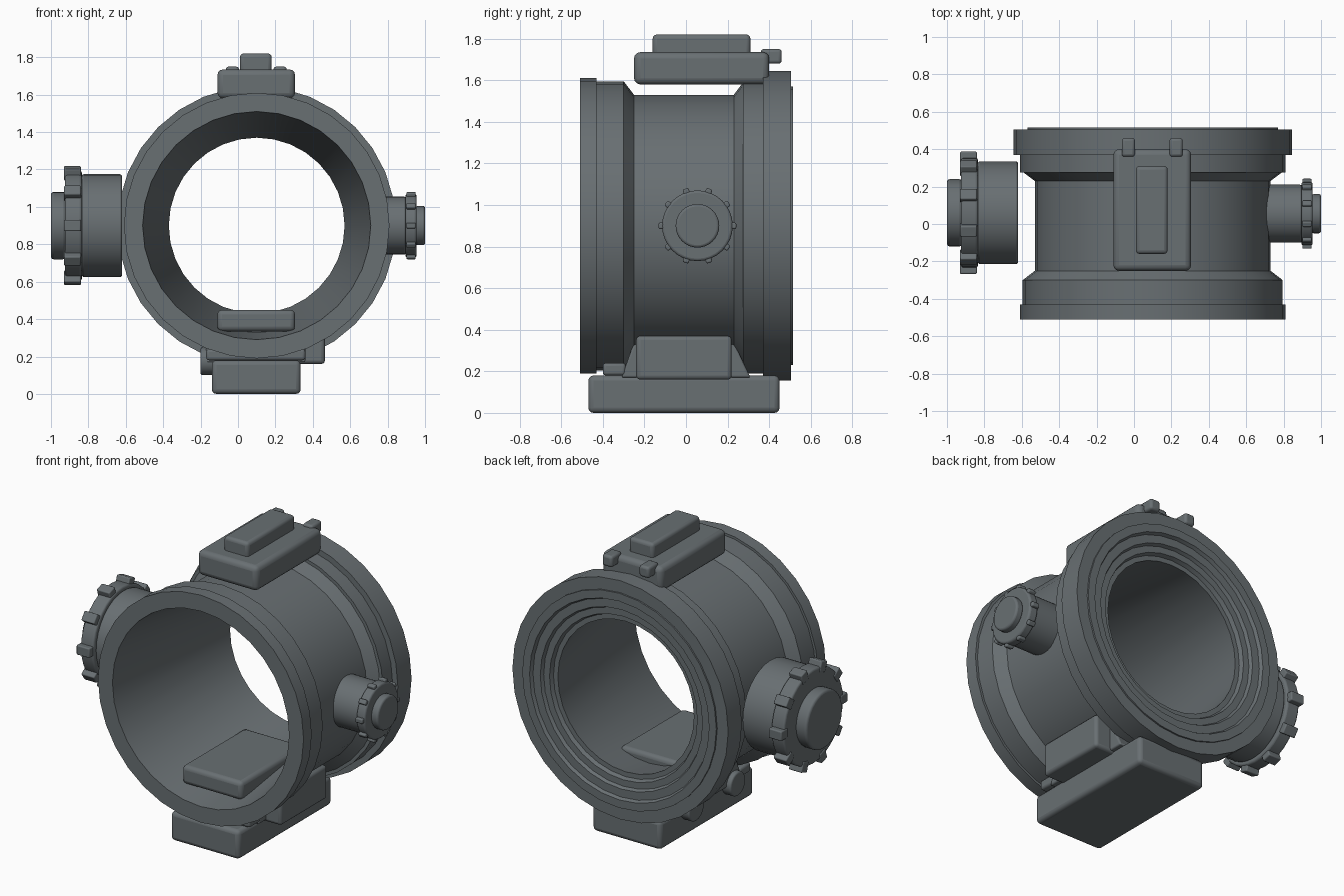
import bpy, bmesh, math
from mathutils import Matrix, Vector

if "Cube" in bpy.data.objects:
    bpy.data.objects.remove(bpy.data.objects["Cube"])

metal = bpy.data.materials.new("slate grey metal")
metal.use_nodes = True
colour = (0.14, 0.16, 0.17, 1)
metal.diffuse_color = colour
metal.node_tree.nodes["Principled BSDF"].inputs["Base Color"].default_value = colour

CX, CZ = 0.10, 0.90   # barrel axis


def finish(name, bm, bevel=0.0):
    bmesh.ops.recalc_face_normals(bm, faces=bm.faces)
    mesh = bpy.data.meshes.new(name)
    bm.to_mesh(mesh)
    bm.free()
    mesh.materials.append(metal)
    ob = bpy.data.objects.new(name, mesh)
    bpy.context.collection.objects.link(ob)
    if bevel:
        mod = ob.modifiers.new("soft edges", "BEVEL")
        mod.width, mod.segments, mod.limit_method = bevel, 3, "ANGLE"
    bpy.ops.object.select_all(action="DESELECT")
    ob.select_set(True)
    bpy.context.view_layer.objects.active = ob
    bpy.ops.object.shade_smooth_by_angle(angle=math.radians(30))
    return ob


def box(name, x, y, z, bevel=0.025):
    bm = bmesh.new()
    lo, hi = Vector((x[0], y[0], z[0])), Vector((x[1], y[1], z[1]))
    size = hi - lo
    bmesh.ops.create_cube(bm, size=1, matrix=Matrix.Translation((lo + hi) / 2)
                          @ Matrix.Diagonal((*size, 1)))
    return finish(name, bm, bevel)


def disc(name, x0, x1, y, z, r, bevel=0.012, sides=32):
    """Cylinder lying along x."""
    bm = bmesh.new()
    place = Matrix.Translation(((x0 + x1) / 2, y, z)) @ Matrix.Rotation(math.pi / 2, 4, "Y")
    bmesh.ops.create_cone(bm, cap_ends=True, segments=sides, radius1=r, radius2=r,
                          depth=abs(x1 - x0), matrix=place)
    return finish(name, bm, bevel)


def teeth(name, x0, x1, y, z, r_in, r_out, width, count=10):
    """Grip blocks spaced round a knob rim."""
    bm = bmesh.new()
    for i in range(count):
        m = (Matrix.Translation(((x0 + x1) / 2, y, z))
             @ Matrix.Rotation(math.tau * i / count, 4, "X")
             @ Matrix.Translation((0, (r_in + r_out) / 2, 0))
             @ Matrix.Diagonal((abs(x1 - x0), r_out - r_in, width, 1)))
        bmesh.ops.create_cube(bm, size=1, matrix=m)
    return finish(name, bm, 0.007)


def lathe(name, profile, sides=32):
    """Closed (radius, y) profile turned about the barrel axis."""
    bm = bmesh.new()
    rings = []
    for i in range(sides):
        a = math.tau * i / sides
        rings.append([bm.verts.new((CX + r * math.cos(a), y, CZ + r * math.sin(a)))
                      for r, y in profile])
    n = len(profile)
    for i in range(sides):
        a, b = rings[i], rings[(i + 1) % sides]
        for j in range(n):
            k = (j + 1) % n
            bm.faces.new((a[j], a[k], b[k], b[j]))
    return finish(name, bm)


# Hollow barrel with flanges, stepped rear face and tapering bore
lathe("barrel", [
    (0.61, -0.51), (0.71, -0.51), (0.71, -0.43), (0.695, -0.43), (0.695, -0.30),
    (0.63, -0.25), (0.63, 0.23), (0.69, 0.275), (0.71, 0.275), (0.71, 0.37),
    (0.745, 0.37), (0.745, 0.505), (0.67, 0.505), (0.67, 0.515), (0.62, 0.515),
    (0.61, 0.495), (0.56, 0.495), (0.55, 0.475), (0.51, 0.475), (0.50, 0.45),
    (0.47, 0.45)])

# Top rail
box("top_block", (-0.11, 0.305), (-0.25, 0.40), (1.58, 1.735), 0.03)
box("top_bar", (0.01, 0.18), (-0.16, 0.31), (1.71, 1.82), 0.02)
for side, x in (("right", -0.03), ("left", 0.225)):
    box("top_nub_" + side, (x - 0.035, x + 0.035), (0.36, 0.46), (1.68, 1.75), 0.015)

# Base and clamp
box("base_plate", (-0.14, 0.335), (-0.47, 0.45), (0.0, 0.18), 0.025)
box("clamp_block", (0.15, 0.465), (-0.24, 0.22), (0.16, 0.37), 0.02)
box("cross_bar", (-0.17, 0.36), (-0.40, -0.29), (0.18, 0.24), 0.015)
box("inner_block", (-0.11, 0.305), (-0.40, 0.22), (0.335, 0.45), 0.025)
for end, y in (("front", -0.23), ("rear", 0.18)):
    disc("clamp_bolt_" + end, -0.20, 0.0, y, 0.175, 0.075, 0.01, 20)

# Tapered saddle between barrel and base
bm = bmesh.new()
outline = ((-0.31, 0.17), (0.31, 0.17), (0.23, 0.34), (-0.25, 0.34))
faces = [bm.verts.new((-0.17, y, z)) for y, z in outline]
face = bm.faces.new(faces)
out = bmesh.ops.extrude_face_region(bm, geom=[face])
bmesh.ops.translate(bm, vec=(0.53, 0, 0),
                    verts=[v for v in out["geom"] if isinstance(v, bmesh.types.BMVert)])
finish("saddle", bm, 0.01)

# Large knob
disc("large_knob_body", -0.835, -0.62, 0.06, CZ, 0.275)
disc("large_knob_rim", -0.925, -0.835, 0.06, CZ, 0.295)
teeth("large_knob_grips", -0.93, -0.84, 0.06, CZ, 0.26, 0.327, 0.06)
disc("large_knob_cap", -1.0, -0.92, 0.06, CZ, 0.18, 0.015)

# Small knob
disc("small_knob_body", 0.70, 0.90, 0.055, CZ, 0.155)
disc("small_knob_rim", 0.895, 0.955, 0.055, CZ, 0.17)
teeth("small_knob_grips", 0.90, 0.95, 0.055, CZ, 0.15, 0.187, 0.03)
disc("small_knob_cap", 0.95, 1.0, 0.055, CZ, 0.105)
